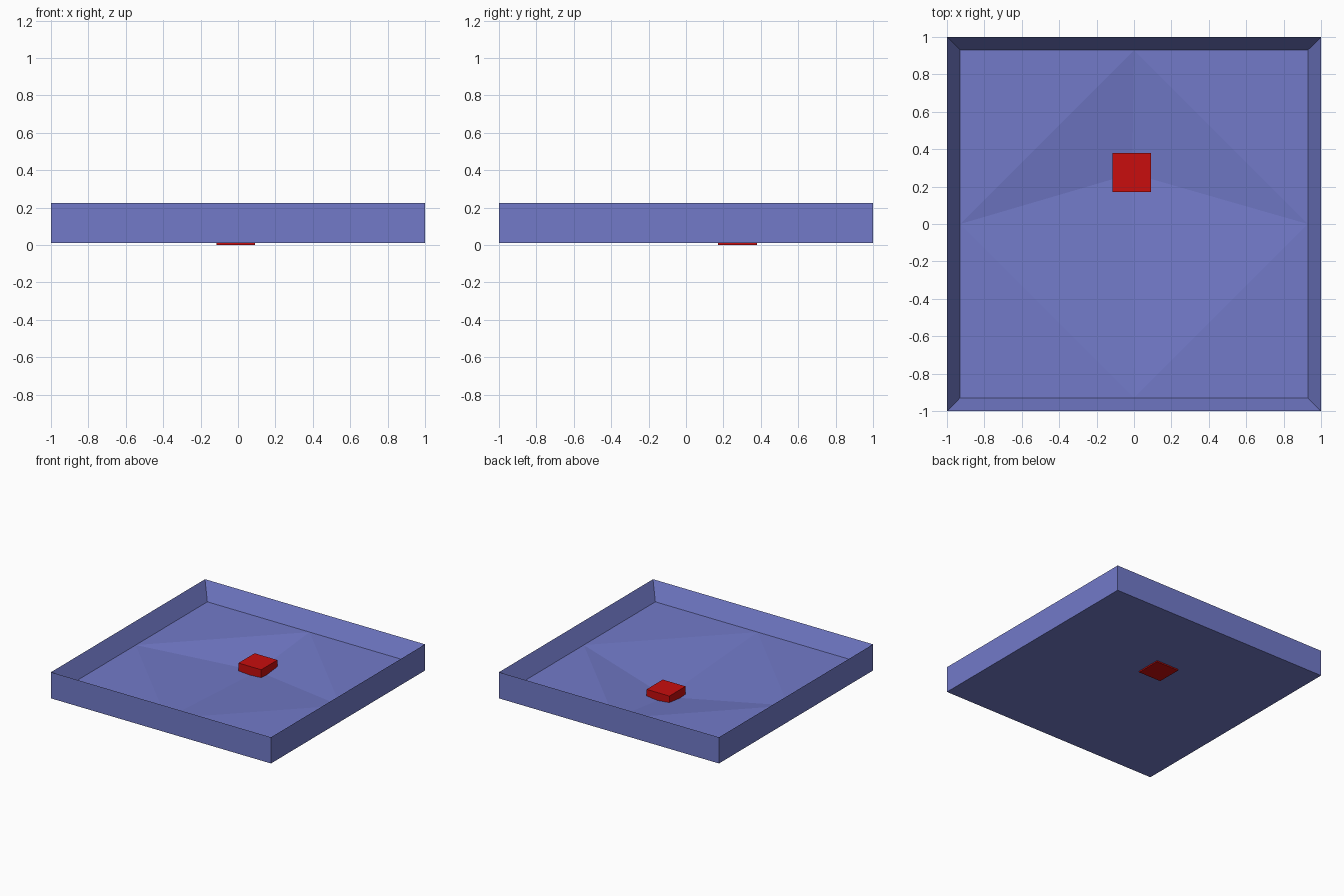
import bpy
import bmesh
from mathutils import Vector

if "Cube" in bpy.data.objects:
    bpy.data.objects.remove(bpy.data.objects["Cube"], do_unlink=True)


def make_material(name, rgb):
    mat = bpy.data.materials.new(name)
    mat.use_nodes = True
    colour = (*rgb, 1.0)
    mat.diffuse_color = colour
    mat.node_tree.nodes["Principled BSDF"].inputs["Base Color"].default_value = colour
    return mat


def box_mesh(low, high):
    low, high = Vector(low), Vector(high)
    bm = bmesh.new()
    bmesh.ops.create_cube(bm, size=1)
    bmesh.ops.scale(bm, verts=bm.verts, vec=high - low)
    bmesh.ops.translate(bm, verts=bm.verts, vec=(low + high) / 2)
    bm.normal_update()
    return bm


def add_object(name, bm, mat):
    mesh = bpy.data.meshes.new(name)
    bm.normal_update()
    bm.to_mesh(mesh)
    bm.free()
    mesh.materials.append(mat)
    obj = bpy.data.objects.new(name, mesh)
    bpy.context.collection.objects.link(obj)
    return obj


blue = make_material("periwinkle blue", (0.168, 0.195, 0.584))
red = make_material("bright red", (0.58, 0.004, 0.004))

# Tray: a slab with an inset, sunken floor
BOTTOM, RIM, FLOOR = 0.01, 0.225, 0.085
tray = box_mesh((-1, -1, BOTTOM), (1, 1, RIM))
floor = max(tray.faces, key=lambda f: f.calc_center_median().z)
bmesh.ops.inset_region(tray, faces=[floor], thickness=0.1)
bmesh.ops.translate(tray, verts=floor.verts, vec=(0, 0, FLOOR - RIM))

# Diamond hollow: join the midpoints of the floor edges, then sink the middle
middles = []
for edge in list(floor.edges):
    _, vert = bmesh.utils.edge_split(edge, edge.verts[0], 0.5)
    middles.append(vert)
for a, b in zip(middles, middles[1:] + middles[:1]):
    face = next(f for f in a.link_faces if b in f.verts and all(m in f.verts for m in middles)
                ) if len([f for f in a.link_faces if all(m in f.verts for m in middles)]) else None
    if face:
        bmesh.utils.face_split(face, a, b)
diamond = next(f for f in tray.faces if all(m in f.verts for m in middles))
poked = bmesh.ops.poke(tray, faces=[diamond])
poked["verts"][0].co = (-0.01, 0.27, 0.013)
add_object("tray", tray, blue)

# Small block resting in the hollow
add_object("red_block", box_mesh((-0.115, 0.17, 0), (0.092, 0.38, 0.09)), red)
